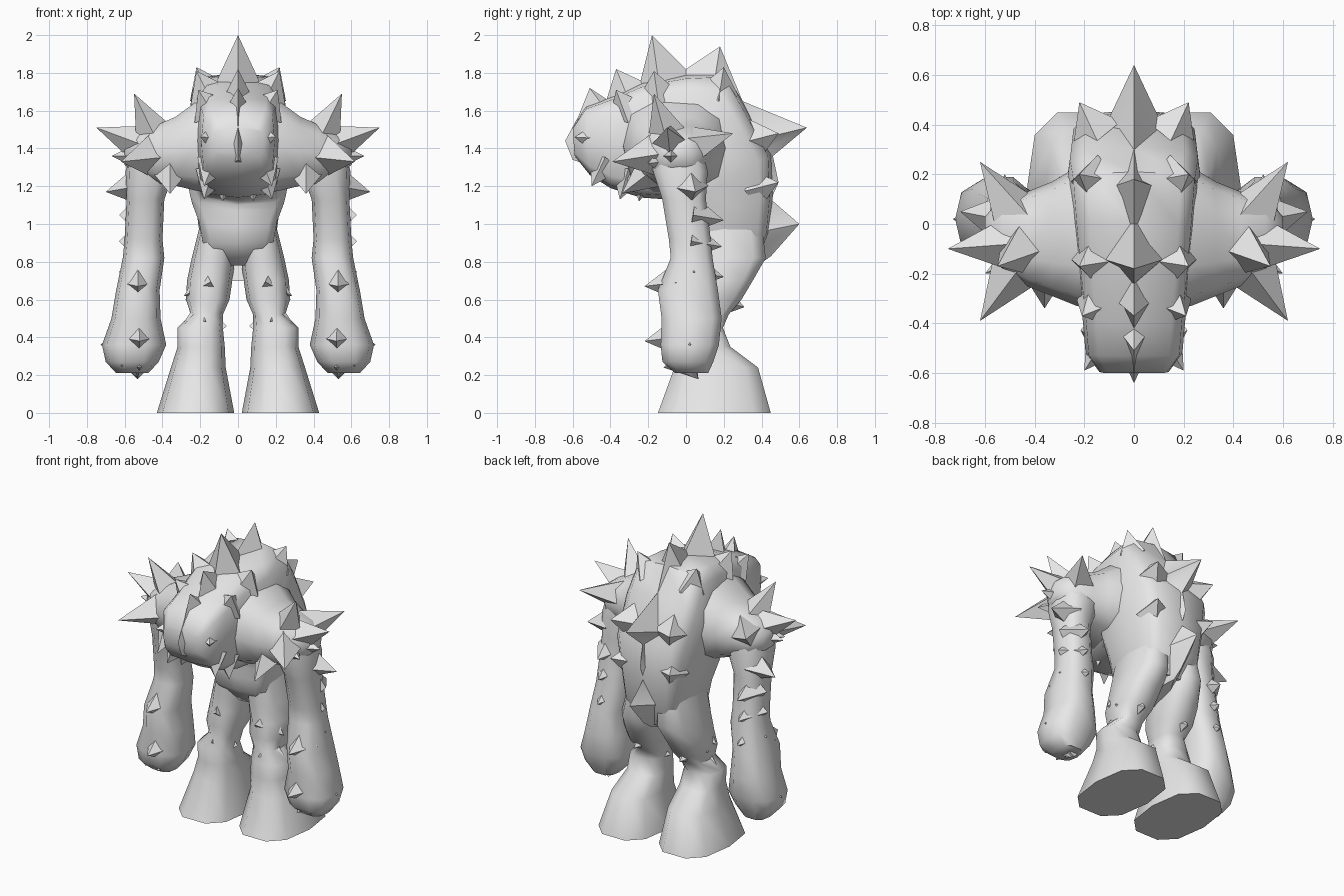
import bpy
import bmesh
import math
from mathutils import Vector

default_cube = bpy.data.objects.get("Cube")
if default_cube:
    bpy.data.objects.remove(default_cube, do_unlink=True)

# One plain grey hide colour
hide = bpy.data.materials.new("grey_hide")
hide.use_nodes = True
hide.diffuse_color = (.8, .8, .8, 1)
hide.node_tree.nodes["Principled BSDF"].inputs["Base Color"].default_value = hide.diffuse_color


def finish(name, bm, angle):
    """Turn a bmesh into a named, shaded object."""
    bmesh.ops.recalc_face_normals(bm, faces=bm.faces)
    mesh = bpy.data.meshes.new(name)
    bm.to_mesh(mesh)
    bm.free()
    mesh.materials.append(hide)
    obj = bpy.data.objects.new(name, mesh)
    bpy.context.collection.objects.link(obj)
    bpy.ops.object.select_all(action='DESELECT')
    obj.select_set(True)
    bpy.context.view_layer.objects.active = obj
    bpy.ops.object.shade_smooth_by_angle(angle=math.radians(angle))


def loft(name, sections, sides=10, power=.75):
    """Skin rounded rings given as (centre, half axis, other half axis)."""
    bm = bmesh.new()
    rings = []
    for centre, across, along in sections:
        ring = []
        for i in range(sides):
            angle = math.tau * i / sides
            c, s = math.cos(angle), math.sin(angle)
            c = math.copysign(abs(c) ** power, c)
            s = math.copysign(abs(s) ** power, s)
            ring.append(bm.verts.new(centre + across * c + along * s))
        rings.append(ring)
    for lower, upper in zip(rings, rings[1:]):
        for i in range(sides):
            j = (i + 1) % sides
            bm.faces.new((lower[i], lower[j], upper[j], upper[i]))
    bm.faces.new(rings[0])
    bm.faces.new(rings[-1])
    finish(name, bm, 55)


def limb(name, side, rows):
    """Upright limb from rows of (z, x, y, x radius, y radius)."""
    loft(name, [(Vector((side * x, y, z)), Vector((rx, 0, 0)), Vector((0, ry, 0)))
                for z, x, y, rx, ry in rows])


def spikes(name, side, tips, radius, length, root):
    """Four-sided spikes whose bases lean towards the point root(tip)."""
    bm = bmesh.new()
    for tip in tips:
        tip = Vector(tip)
        out = (tip - Vector(root(tip))).normalized()
        base = tip - out * length
        u = out.cross(Vector((0, 1, 0)) if abs(out.y) < .8 else Vector((1, 0, 0))).normalized()
        v = out.cross(u)
        corners = [base + u * radius, base + v * radius, base - u * radius, base - v * radius]
        points = [bm.verts.new((side * p.x, p.y, p.z)) for p in corners + [tip]]
        for i in range(4):
            bm.faces.new((points[i], points[(i + 1) % 4], points[4]))
        bm.faces.new(points[:4])
    finish(name, bm, 40)


def body_core(tip):
    """Point inside the body below a given tip."""
    return Vector((0, min(max(tip.y * .5, -.4), .1), min(tip.z - .1, 1.38)))


def serrated_crest(name, outline, half_width, depth):
    """Wedge-shaped jagged fin along the middle of the body."""
    bm = bmesh.new()
    rows = []
    for y, z in outline:
        tip = Vector((0, y, z))
        base = tip + (body_core(tip) - tip).normalized() * depth
        rows.append([bm.verts.new(p) for p in (
            base - Vector((half_width, 0, 0)), tip, base + Vector((half_width, 0, 0)))])
    for a, b in zip(rows, rows[1:]):
        for i in range(3):
            j = (i + 1) % 3
            bm.faces.new((a[i], a[j], b[j], b[i]))
    bm.faces.new(rows[0])
    bm.faces.new(rows[-1])
    finish(name, bm, 40)


# Hunched body: rows of (upper y, upper z, lower y, lower z, half width)
spine = [
    (-.60, 1.51, -.59, 1.36, .14),
    (-.53, 1.62, -.51, 1.26, .195),
    (-.40, 1.67, -.40, 1.19, .205),
    (-.22, 1.75, -.24, 1.14, .225),
    (0, 1.79, -.10, 1.13, .245),
    (.21, 1.80, -.06, 1.12, .26),
    (.31, 1.63, -.05, 1.10, .275),
    (.45, 1.37, -.05, 1.07, .26),
    (.46, 1.15, -.05, .99, .22),
    (.44, .95, -.04, .90, .20),
    (.38, .80, .06, .78, .13),
]
body = []
for uy, uz, ly, lz, width in spine:
    upper, lower = Vector((0, uy, uz)), Vector((0, ly, lz))
    body.append(((upper + lower) / 2, Vector((width, 0, 0)), (upper - lower) / 2))
loft("hunched_body", body, 12, .45)

# Central crest running from the snout over the hump to the tail
serrated_crest("crest", [
    (-.60, 1.34), (-.64, 1.44), (-.57, 1.57), (-.51, 1.72), (-.42, 1.66),
    (-.37, 1.82), (-.24, 1.76), (-.18, 2), (0, 1.82), (.18, 1.94), (.30, 1.65),
    (.64, 1.51), (.46, 1.36), (.49, 1.22), (.45, 1.13), (.60, 1), (.45, .83), (.38, .78),
], .11, .24)

arm_rows = [
    (1.46, .45, -.05, .10, .13),
    (1.28, .465, -.03, .13, .15),
    (1.13, .49, -.01, .10, .12),
    (.92, .50, .02, .10, .115),
    (.82, .50, .03, .11, .115),
    (.65, .53, .01, .115, .165),
    (.50, .54, .03, .13, .165),
    (.36, .55, .02, .17, .16),
    (.27, .56, .01, .14, .14),
    (.21, .56, .03, .085, .09),
]
leg_rows = [
    (1, .11, .20, .09, .21),
    (.82, .13, .21, .115, .22),
    (.70, .15, .18, .12, .18),
    (.60, .16, .14, .115, .16),
    (.52, .165, .11, .085, .12),
    (.45, .20, .08, .12, .12),
    (.35, .195, .10, .125, .14),
    (.24, .21, .16, .145, .23),
    (0, .225, .15, .205, .31),
]
# Shoulder rows run outwards: (x, y, z, y radius, z radius)
shoulder_rows = [
    (.10, -.05, 1.42, .30, .28),
    (.23, -.05, 1.41, .28, .24),
    (.33, -.06, 1.385, .23, .19),
    (.43, -.06, 1.37, .19, .16),
    (.53, -.04, 1.37, .15, .115),
    (.60, -.04, 1.37, .07, .06),
]

for side, label in ((1, "left"), (-1, "right")):
    limb(label + "_arm", side, arm_rows)
    limb(label + "_leg", side, leg_rows)
    loft(label + "_shoulder",
         [(Vector((side * x, y, z)), Vector((0, ry, 0)), Vector((0, 0, rz)))
          for x, y, z, ry, rz in shoulder_rows])

    # Long quills fanning out of the shoulder
    spikes(label + "_shoulder_quills", side,
           [(.55, -.17, 1.69), (.75, -.10, 1.51), (.62, .25, 1.48), (.62, -.39, 1.33)],
           .12, .29, lambda tip: (.40, -.07, 1.38))
    spikes(label + "_shoulder_tufts", side,
           [(.67, -.08, 1.36), (.36, -.34, 1.16), (.60, -.20, 1.32)],
           .10, .2, lambda tip: (.36, -.08, 1.36))

    # Blunt tufts along the corners of the back, and under the jaw and chest
    spikes(label + "_back_tufts", side,
           [(.22, -.17, 1.81), (.22, .20, 1.83), (.21, -.37, 1.71),
            (.22, .49, 1.48), (.22, .49, 1.22)],
           .11, .15, body_core)
    spikes(label + "_jaw_tufts", side,
           [(.18, -.50, 1.20), (.20, -.59, 1.46), (.18, -.35, 1.13), (.08, -.25, 1.12)],
           .09, .15, lambda tip: (.08, tip.y * .7, 1.45))

    # Broad tufts on the arm and fist
    spikes(label + "_arm_tufts", side,
           [(.70, .05, 1.17), (.52, .20, 1.02), (.52, .19, .88),
            (.53, -.22, .67), (.52, .20, .72), (.52, -.22, .38),
            (.73, .02, .36), (.52, -.12, .24), (.62, -.11, .25)],
           .10, .17, lambda tip: (.53, .02, tip.z + .03))

    # Tufts at the knee and calf
    spikes(label + "_leg_tufts", side,
           [(.17, .31, .56), (.19, .21, .40), (.32, .08, .43), (.285, .08, .62)],
           .11, .16, lambda tip: (.17, .08, tip.z + .06))
